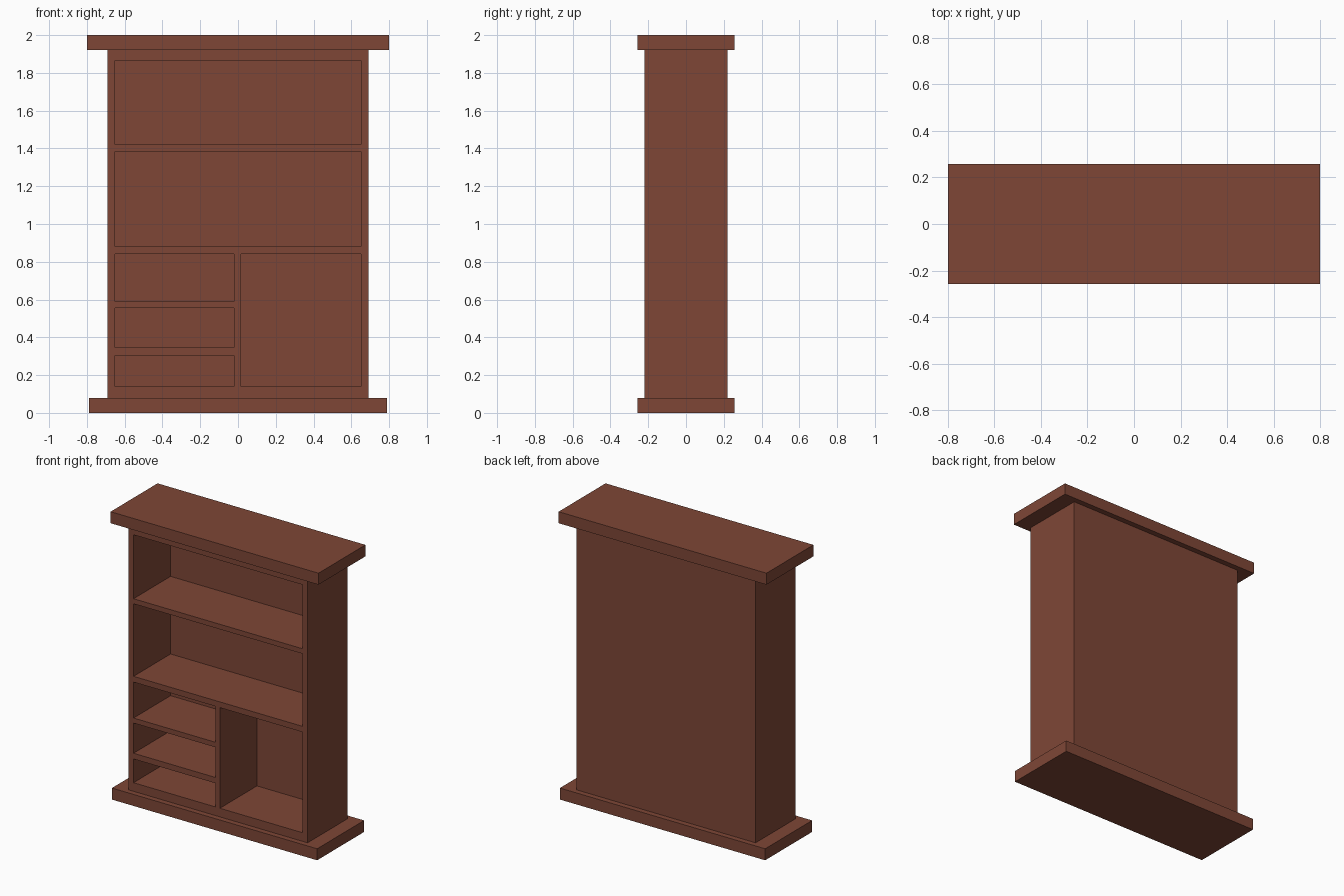
import bpy
from mathutils import Vector

cube = bpy.data.objects.get("Cube")
if cube:
    bpy.data.objects.remove(cube, do_unlink=True)

wood = bpy.data.materials.new("reddish brown wood")
wood.use_nodes = True
colour = (0.21, 0.062, 0.037, 1)
wood.diffuse_color = colour
wood.node_tree.nodes["Principled BSDF"].inputs["Base Color"].default_value = colour


def board(name, x, y, z):
    """Box spanning the given (low, high) ranges."""
    low, high = Vector((x[0], y[0], z[0])), Vector((x[1], y[1], z[1]))
    bpy.ops.mesh.primitive_cube_add(size=1, location=(low + high) / 2)
    obj = bpy.context.object
    obj.name = obj.data.name = name
    for vert in obj.data.vertices:
        vert.co *= high - low
    obj.data.materials.append(wood)
    return obj


# Base plinth, carcass and overhanging top
board("base_plinth", (-0.79, 0.79), (-0.258, 0.258), (0, 0.08))
carcass = board("shelf_carcass", (-0.69, 0.69), (-0.22, 0.22), (0.08, 1.92))
board("top_slab", (-0.80, 0.80), (-0.258, 0.258), (1.92, 2))

# Compartments: two full-width, three small on one side, one tall on the other
full, narrow, tall = (-0.65, 0.65), (-0.65, -0.02), (0.015, 0.65)
compartments = [
    (full, (1.42, 1.865)),
    (full, (0.88, 1.385)),
    (narrow, (0.59, 0.84)),
    (narrow, (0.345, 0.555)),
    (narrow, (0.14, 0.305)),
    (tall, (0.14, 0.84)),
]

# Carve each compartment, leaving a thin back panel
for x, z in compartments:
    cutter = board("compartment_cutter", x, (-0.3, 0.187), z)
    cutter.hide_render = True
    cut = carcass.modifiers.new("compartment", "BOOLEAN")
    cut.operation = "DIFFERENCE"
    cut.solver = "EXACT"
    cut.object = cutter
    bpy.context.view_layer.objects.active = carcass
    bpy.ops.object.modifier_apply(modifier=cut.name)
    bpy.data.objects.remove(cutter, do_unlink=True)
